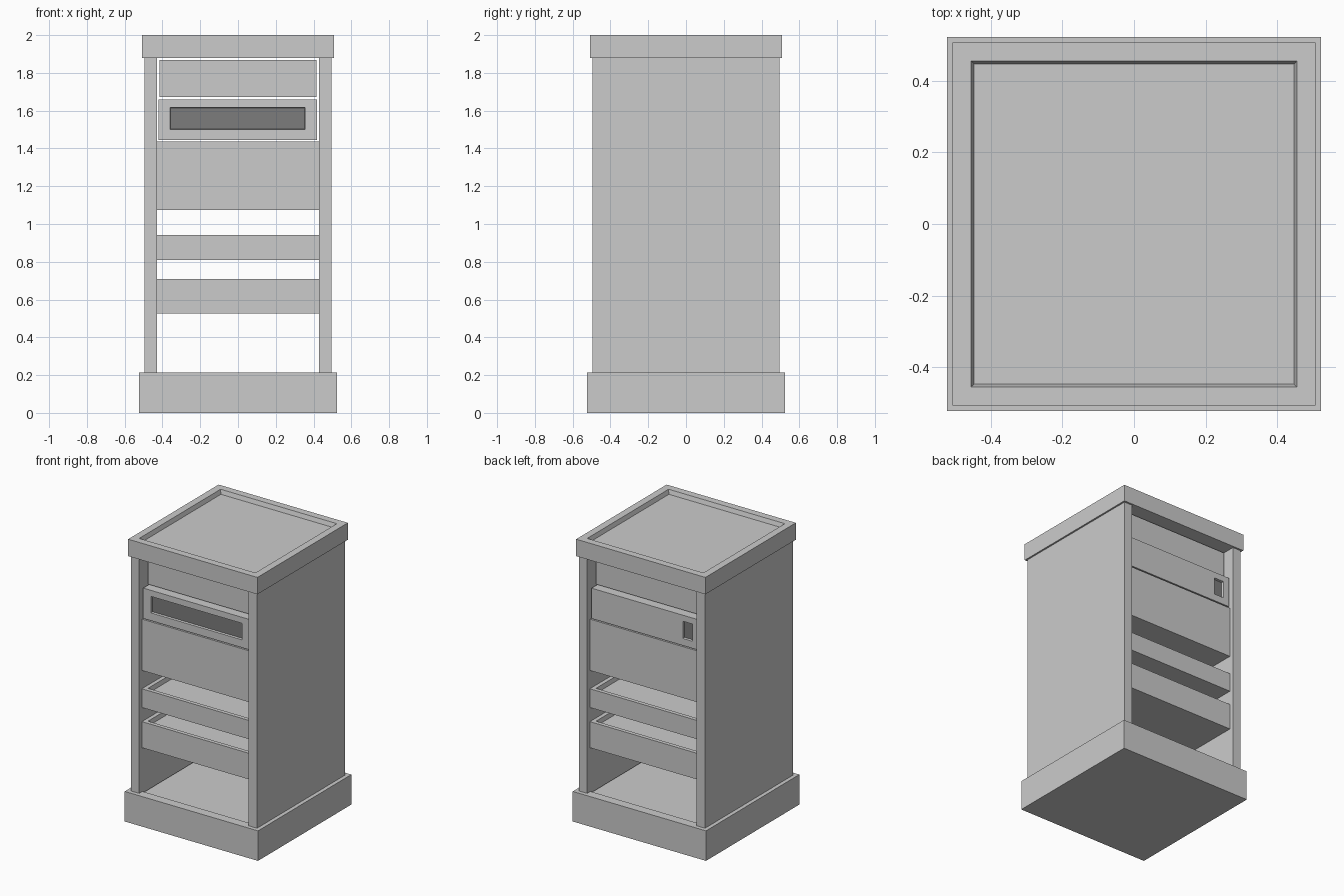
import bpy, bmesh
from mathutils import Vector

if "Cube" in bpy.data.objects:
    bpy.data.objects.remove(bpy.data.objects["Cube"])

dark = bpy.data.materials.new("dark_panel")
dark.diffuse_color = (0.2, 0.2, 0.2, 1)
dark.use_nodes = True
dark.node_tree.nodes["Principled BSDF"].inputs["Base Color"].default_value = dark.diffuse_color
grey = bpy.data.materials.new("grey_panel")
grey.diffuse_color = (0.8, 0.8, 0.8, 1)
grey.use_nodes = True
grey.node_tree.nodes["Principled BSDF"].inputs["Base Color"].default_value = grey.diffuse_color


def box_mesh(x, y, z):
    """Box from (min, max) ranges."""
    bm = bmesh.new()
    bmesh.ops.create_cube(bm, size=1)
    for v in bm.verts:
        v.co = Vector([r[0] if c < 0 else r[1] for c, r in zip(v.co, (x, y, z))])
    return bm


def face_towards(bm, direction):
    bm.normal_update()
    return max(bm.faces, key=lambda f: f.normal.dot(Vector(direction)))


def finish(bm, name, mats=()):
    bm.normal_update()
    me = bpy.data.meshes.new(name)
    bm.to_mesh(me)
    bm.free()
    for m in mats:
        me.materials.append(m)
    ob = bpy.data.objects.new(name, me)
    bpy.context.collection.objects.link(ob)
    return ob


def block(name, x, y, z):
    return finish(box_mesh((-x, x), (-y, y), z), name)


def tray(name, x, y, z, rim, slope, depth):
    """Block whose top is sunk inside a rim with sloping walls."""
    bm = box_mesh((-x, x), (-y, y), z)
    top = face_towards(bm, (0, 0, 1))
    bmesh.ops.inset_region(bm, faces=[top], thickness=rim)
    bmesh.ops.inset_region(bm, faces=[top], thickness=slope)
    for v in top.verts:
        v.co.z -= depth
    return finish(bm, name)


def recess(bm, direction, x, z, depth):
    """Sink a dark rectangular panel into the front or back face."""
    d = Vector(direction)
    face = face_towards(bm, d)
    bmesh.ops.inset_region(bm, faces=[face], thickness=0.02)
    mid = face.calc_center_median()
    for v in face.verts:
        v.co.x = x[0] if v.co.x < mid.x else x[1]
        v.co.z = z[0] if v.co.z < mid.z else z[1]
    bmesh.ops.inset_region(bm, faces=[face], thickness=0.004)
    for v in face.verts:
        v.co -= d * depth
    face.material_index = 1


# plinth and cap, both with sunken tops
tray("base", 0.523, 0.523, (0, 0.213), 0.093, 0.01, 0.02)
tray("top_cap", 0.507, 0.507, (1.88, 2.0), 0.072, 0.013, 0.03)

# side walls
for side, name in ((-1, "left_wall"), (1, "right_wall")):
    xs = sorted((side * 0.43, side * 0.495))
    finish(box_mesh(xs, (-0.494, 0.494), (0.2, 1.89)), name)

# open trays
tray("lower_tray", 0.43, 0.463, (0.525, 0.71), 0.04, 0.01, 0.03)
tray("upper_tray", 0.43, 0.463, (0.81, 0.943), 0.04, 0.01, 0.03)

# closed units
block("middle_unit", 0.43, 0.463, (1.073, 1.437))
block("upper_unit", 0.415, 0.418, (1.672, 1.868))

# unit with a wide front panel and a small rear socket
bm = box_mesh((-0.42, 0.417), (-0.463, 0.463), (1.445, 1.66))
recess(bm, (0, -1, 0), (-0.36, 0.355), (1.5, 1.617), 0.015)
recess(bm, (0, 1, 0), (-0.375, -0.30), (1.495, 1.617), 0.015)
finish(bm, "display_unit", (grey, dark))
